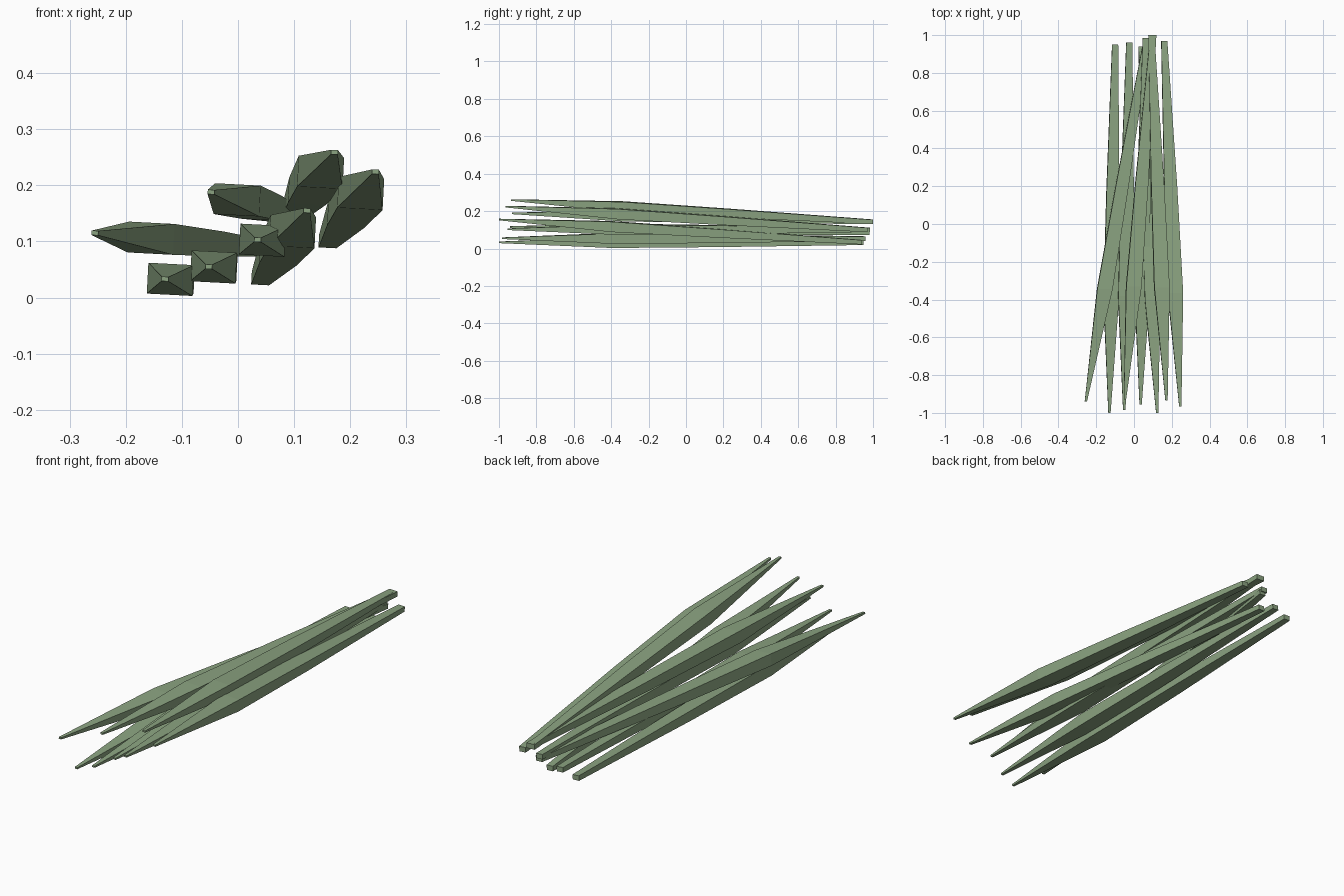
import bpy, bmesh, math
from mathutils import Vector

if "Cube" in bpy.data.objects:
    bpy.data.objects.remove(bpy.data.objects["Cube"])

green = bpy.data.materials.new("leaf_green")
green.diffuse_color = (0.26, 0.37, 0.22, 1)
green.use_nodes = True
green.node_tree.nodes["Principled BSDF"].inputs["Base Color"].default_value = green.diffuse_color

# Lengthwise sections: position along blade, width, height
SECTIONS = [(0.0, 0.012, 0.008), (0.31, 0.081, 0.055),
            (0.60, 0.068, 0.045), (1.0, 0.032, 0.023)]


def blade(name, tip, butt, roll=-3):
    """Four-sided blade from a narrow front tip to a blunt back end."""
    tip, butt = Vector(tip), Vector(butt)
    c, s = math.cos(math.radians(roll)), math.sin(math.radians(roll))
    bm = bmesh.new()
    rings = []
    for t, w, h in SECTIONS:
        p = tip.lerp(butt, t)
        ring = []
        for sx, sz in ((-1, -1), (1, -1), (1, 1), (-1, 1)):
            x, z = sx * w / 2, sz * h / 2
            ring.append(bm.verts.new((p.x + x * c - z * s, p.y, p.z + x * s + z * c)))
        rings.append(ring)
    for a, b in zip(rings, rings[1:]):
        for i in range(4):
            j = (i + 1) % 4
            bm.faces.new((a[i], a[j], b[j], b[i]))
    bm.faces.new(rings[0])
    bm.faces.new(rings[-1])
    bmesh.ops.recalc_face_normals(bm, faces=bm.faces)
    me = bpy.data.meshes.new(name)
    bm.to_mesh(me)
    bm.free()
    me.materials.append(green)
    bpy.context.collection.objects.link(bpy.data.objects.new(name, me))


# Three parallel blades, stepping upward
blade("blade_low_left", (-0.13, -1.0, 0.033), (-0.10, 0.95, 0.031))
blade("blade_low_middle", (-0.052, -0.985, 0.055), (-0.025, 0.96, 0.053))
blade("blade_centre", (0.035, -0.955, 0.103), (0.062, 0.985, 0.10))
# Three blades rising to the right
blade("blade_right_low", (0.123, -1.0, 0.155), (0.04, 0.94, 0.034))
blade("blade_right_top", (0.172, -0.935, 0.259), (0.092, 1.0, 0.143))
blade("blade_right_outer", (0.245, -0.965, 0.224), (0.16, 0.97, 0.10))
# Two blades splayed to the left
blade("blade_left_top", (-0.048, -0.93, 0.188), (0.102, 1.0, 0.143))
blade("blade_left_outer", (-0.255, -0.94, 0.115), (0.068, 0.98, 0.085))
